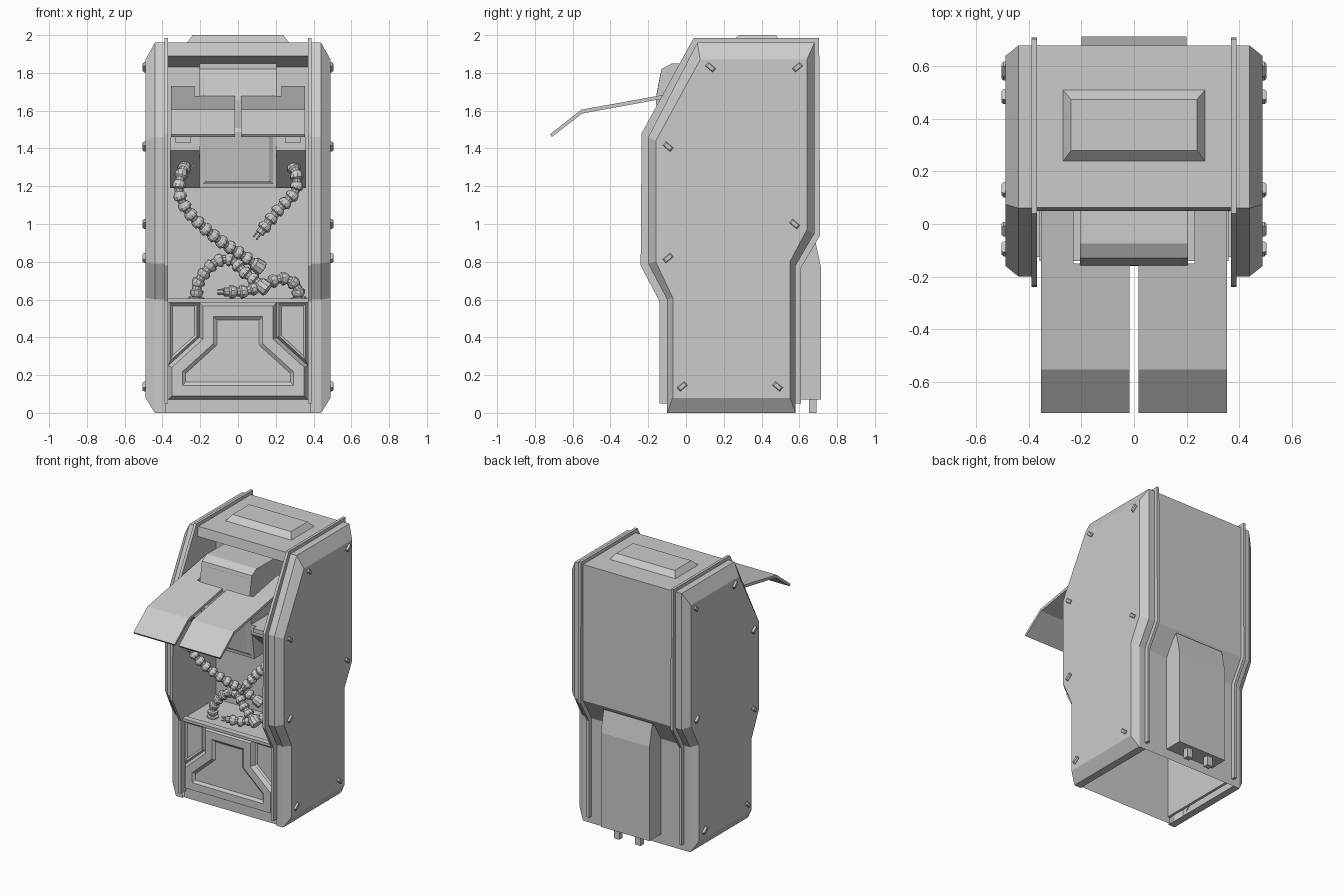
import bpy, bmesh, math
from mathutils import Vector, Matrix

if "Cube" in bpy.data.objects:
    bpy.data.objects.remove(bpy.data.objects["Cube"])


def finish(name, bm, mirror=False, recalc=True):
    if recalc:
        bmesh.ops.recalc_face_normals(bm, faces=bm.faces[:])
    me = bpy.data.meshes.new(name)
    bm.to_mesh(me)
    bm.free()
    ob = bpy.data.objects.new(name, me)
    bpy.context.collection.objects.link(ob)
    if mirror:
        ob.modifiers.new("mirror", 'MIRROR')
    return ob


def loft(bm, loops, cap0=True, cap1=True):
    rings = [[bm.verts.new(p) for p in lp] for lp in loops]
    n = len(rings[0])
    for a, b in zip(rings, rings[1:]):
        for i in range(n):
            j = (i + 1) % n
            bm.faces.new((a[i], a[j], b[j], b[i]))
    if cap0:
        bm.faces.new(rings[0][::-1])
    if cap1:
        bm.faces.new(rings[-1])


def prism(name, pts, x0, x1, mirror=False):
    """Solid from a (y, z) profile between two x values."""
    bm = bmesh.new()
    loft(bm, [[(x, y, z) for y, z in pts] for x in (x0, x1)])
    return finish(name, bm, mirror)


def rect(x, y0, y1, z):
    return [(-x, y0, z), (x, y0, z), (x, y1, z), (-x, y1, z)]


def panel(name, pts, steps, place, mirror=False):
    """Flat polygon shaped by successive (inset, depth) steps; place maps 2D to 3D."""
    bm = bmesh.new()
    f = bm.faces.new([bm.verts.new(place(*p)) for p in pts])
    f.normal_update()
    if f.normal.y > 0:
        f.normal_flip()
        f.normal_update()
    for t, d in steps:
        bmesh.ops.inset_region(bm, faces=[f], thickness=t, use_boundary=True, use_even_offset=True)
        f.normal_update()
        bmesh.ops.translate(bm, verts=f.verts[:], vec=f.normal * d)
        bm.normal_update()
    return finish(name, bm, mirror, recalc=False)


# Side panels: chamfered shells, open on the inside
base = [(-.10, 0), (-.10, .60), (-.20, .79), (-.20, 1.46), (.06, 1.96),
        (.68, 1.96), (.68, .95), (.58, .78), (.58, 0)]
outer = [(-.07, .08), (-.07, .61), (-.16, .80), (-.16, 1.44), (.075, 1.87),
         (.64, 1.87), (.64, .97), (.55, .80), (.55, .08)]
bm = bmesh.new()
loft(bm, [[(.385, y, z) for y, z in base], [(.44, y, z) for y, z in base],
          [(.49, y, z) for y, z in outer]], cap0=False)
finish("side_panel", bm, True)

# Raised fin plates beside the opening
fin = [(-.14, .05), (-.14, .59), (-.24, .78), (-.235, 1.48), (.04, 1.985),
       (.705, 1.985), (.71, .94), (.61, .77), (.61, .05)]
prism("side_fin", fin, .37, .39, True)

# Body shell: front plate, floor, alcove back, ceiling, top and back in one strip
strip = [(-.085, 0), (-.085, .60), (.27, .60), (.27, 1.83), (.05, 1.89), (.062, 1.96),
         (.68, 1.96), (.68, .95), (.58, .78), (.58, 0)]
bm = bmesh.new()
rows = [[bm.verts.new((x, y, z)) for x in (-.385, .385)] for y, z in strip]
for a, b in zip(rows, rows[1:]):
    bm.faces.new((a[0], a[1], b[1], b[0]))
finish("body_shell", bm)

# Top hatch
bm = bmesh.new()
loft(bm, [rect(.27, .24, .51, 1.96), rect(.24, .28, .475, 2.0)], cap0=False)
finish("top_hatch", bm)

# Front door: stepped centre panel and two corner panels
half = [(.37, .07), (.37, .25), (.205, .40), (.205, .585)]
tee = half + [(-x, z) for x, z in reversed(half)]
panel("front_door", tee, [(.02, .035), (.055, 0), (.018, -.015)], lambda x, z: (x, -.085, z))
panel("door_corner", [(.37, .25), (.205, .40), (.205, .59), (.37, .59)],
      [(.012, .025), (.012, -.012)], lambda x, z: (x, -.085, z), True)
prism("door_edge", [(-.125, .605), (-.125, .585), (-.08, .585), (-.08, .605)], -.37, .37)

# Rear housing with its two plugs
prism("rear_housing", [(.57, .07), (.715, .07), (.715, .77), (.68, .93), (.57, .80)], -.2, .2)
prism("rear_plug", [(.65, 0), (.69, 0), (.69, .08), (.65, .08)], .065, .11, True)

# Display housing in the alcove
prism("display_housing", [(.27, 1.19), (-.10, 1.19), (-.15, 1.55), (-.16, 1.66), (-.13, 1.82),
                          (-.075, 1.85), (.27, 1.845)], -.205, .205)


def on_slope(y0, z0, y1, z1):
    l = math.hypot(y1 - y0, z1 - z0)
    return lambda x, t: (x, y0 + (y1 - y0) * t / l - .001, z0 + (z1 - z0) * t / l)


for name, line, hi in (("display_lower", (-.10, 1.19, -.15, 1.55), .34),
                       ("display_upper", (-.16, 1.66, -.13, 1.82), .155)):
    panel(name, [(-.203, .003), (.203, .003), (.203, hi), (-.203, hi)],
          [(.018, 0), (.02, -.012 if hi < .2 else .012)], on_slope(*line))

# Shoulder blocks with brackets
prism("shoulder_block", [(-.14, 1.46), (-.14, 1.39), (.08, 1.19), (.27, 1.19), (.27, 1.46)],
      .205, .36, True)
prism("flap_bracket", [(-.18, 1.43), (-.13, 1.43), (-.13, 1.46), (-.18, 1.46)], .25, .33, True)

# Folded flaps and their rear arms
T = .02
prism("flap", [(-.72, 1.475), (-.555, 1.605), (-.15, 1.678), (-.15, 1.678 - T),
               (-.55, 1.605 - T), (-.71, 1.475 - T * .7)], .017, .355, True)
prism("flap_arm", [(-.15, 1.678), (.14, 1.73), (.14, 1.73 - T), (-.15, 1.678 - T)],
      .23, .355, True)

# Side bolts
bm = bmesh.new()
for y, z, s in ((.13, 1.83, -1), (.59, 1.83, 1), (-.095, 1.41, -1), (.575, 1.0, -1),
                (-.095, .82, 1), (-.02, .14, 1), (.485, .14, -1)):
    R = Matrix.Rotation(math.radians(40 * s), 2)
    loops = []
    for x, k in ((.485, 1), (.497, 1), (.505, .75)):
        loops.append([])
        for u, v in ((-1, -1), (1, -1), (1, 1), (-1, 1)):
            p = R @ Vector((u * .026 * k, v * .013 * k))
            loops[-1].append((x, y + p.x, z + p.y))
    loft(bm, loops)
finish("side_bolts", bm, True)


# Segmented cables
def spline(pts, n=12):
    P = [Vector(p) for p in pts]
    P = [2 * P[0] - P[1]] + P + [2 * P[-1] - P[-2]]
    out = []
    for a, b, c, d in zip(P, P[1:], P[2:], P[3:]):
        for i in range(n):
            t = i / n
            out.append(.5 * (2 * b + (c - a) * t + (2 * a - 5 * b + 4 * c - d) * t * t
                             + (3 * b - a - 3 * c + d) * t ** 3))
    return out + [P[-2]]


def ring(c, q, r, n=10):
    return [c + q @ Vector((r * math.cos(math.tau * i / n), r * math.sin(math.tau * i / n), 0))
            for i in range(n)]


def cable(name, pts, pins):
    path = spline(pts)
    total = sum((b - a).length for a, b in zip(path, path[1:]))
    count = round(total / .058)

    def at(s):
        for a, b in zip(path, path[1:]):
            l = (b - a).length
            if s <= l:
                return a.lerp(b, s / l), (b - a).normalized()
            s -= l
        return path[-1], (path[-1] - path[-2]).normalized()

    q = Vector((0, 0, 1)).rotation_difference(at(0)[1])
    rings = [ring(at(0)[0], q, .042), ring(at(.012)[0], q, .042)]
    for k in range(count):
        for f, r in ((.25, .023), (.35, .029), (.6, .036), (.85, .036), (.98, .025)):
            c, d = at((k + f) * total / count)
            q = (q @ Vector((0, 0, 1))).rotation_difference(d) @ q
            rings.append(ring(c, q, r))
    bm = bmesh.new()
    loft(bm, rings)
    # plug on the free end, with or without contact pins
    e, d = at(total)
    if pins:
        loft(bm, [ring(e, q, .024), ring(e + d * .025, q, .024)])
        for a in range(3):
            o = q @ Vector((.014 * math.cos(a * 2.1), .014 * math.sin(a * 2.1), 0))
            loft(bm, [ring(e + o + d * h, q, .005, 6) for h in (.02, .06)])
    else:
        loft(bm, [ring(e + d * h, q, r) for h, r in ((-.03, .038), (.02, .041), (.025, .033))])
    finish(name, bm)


cable("cable_upper_left", [(-.27, -.03, 1.32), (-.30, -.10, 1.26), (-.31, -.12, 1.16),
                           (-.25, -.09, 1.05), (-.12, -.02, .93), (.0, .05, .85),
                           (.11, .09, .775)], False)
cable("cable_upper_right", [(.28, -.02, 1.32), (.31, -.07, 1.26), (.30, -.08, 1.17),
                            (.21, -.08, 1.07), (.13, -.09, .97)], True)
cable("cable_floor_left", [(-.22, .02, .60), (-.21, .02, .69), (-.13, .03, .79), (-.04, .04, .81),
                           (.04, .02, .74), (.14, 0, .665)], False)
cable("cable_floor_right", [(.32, .05, .60), (.31, .05, .67), (.24, .04, .71), (.14, .02, .68),
                            (.04, 0, .645), (-.05, -.02, .64)], True)
